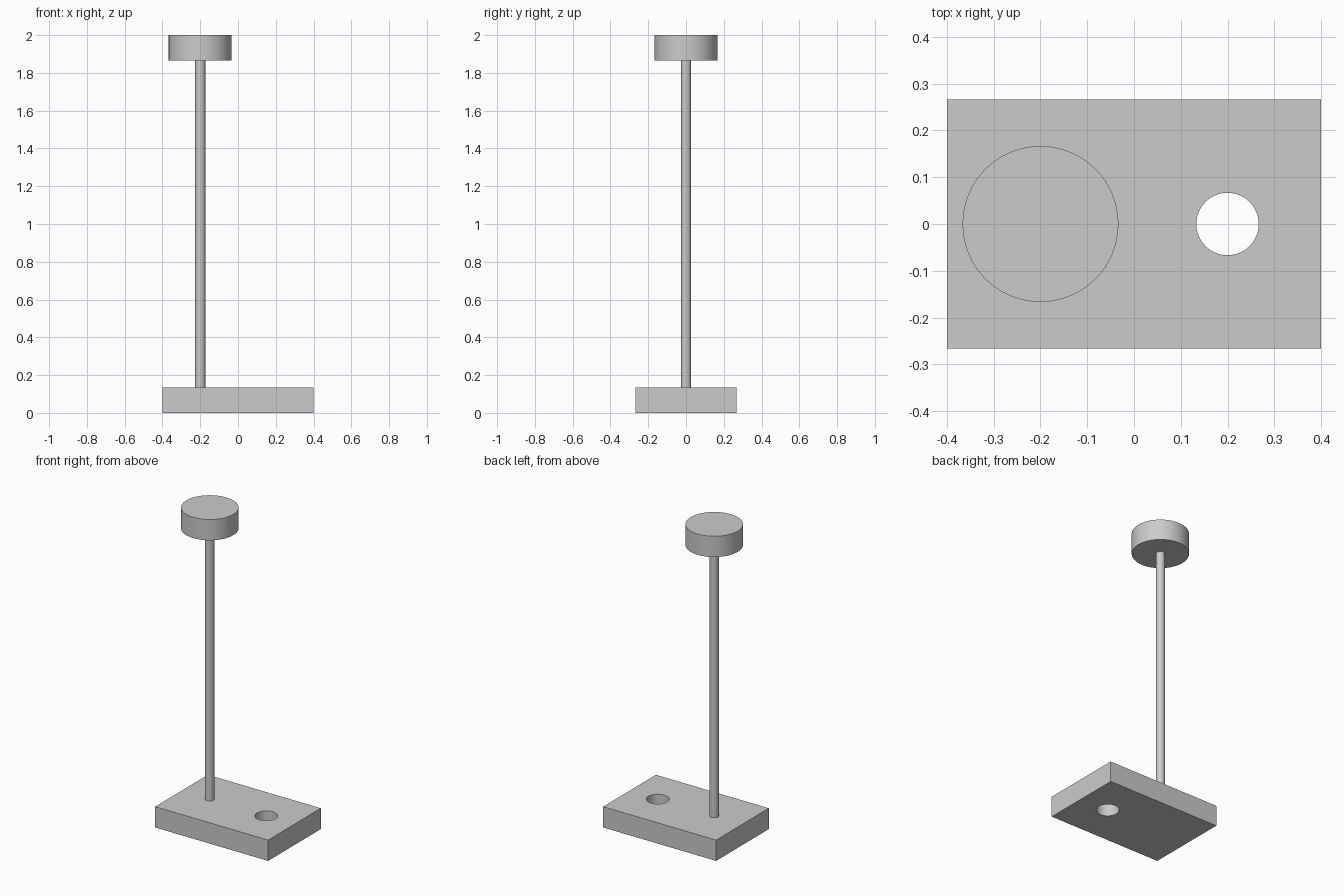
import bpy
import math

if "Cube" in bpy.data.objects:
    bpy.data.objects.remove(bpy.data.objects["Cube"], do_unlink=True)

grey = bpy.data.materials.new("plain grey")
grey.use_nodes = True
colour = (0.6, 0.6, 0.6, 1)
grey.diffuse_color = colour
grey.node_tree.nodes["Principled BSDF"].inputs["Base Color"].default_value = colour

BASE_TOP = 0.1333
CAP_BOTTOM = 1.8667
POST_X = -0.2
HOLE_X = 0.2


def cylinder(name, x, radius, bottom, top, sides=64):
    """Upright smooth cylinder spanning bottom to top."""
    bpy.ops.mesh.primitive_cylinder_add(
        vertices=sides, radius=radius, depth=top - bottom,
        location=(x, 0, (bottom + top) / 2))
    obj = bpy.context.object
    obj.name = name
    obj.data.materials.append(grey)
    bpy.ops.object.shade_smooth_by_angle(angle=math.radians(30))
    return obj


# Base plate
bpy.ops.mesh.primitive_cube_add(size=1, location=(0, 0, BASE_TOP / 2))
base = bpy.context.object
base.name = "base_plate"
base.scale = (0.8, 0.5333, BASE_TOP)
bpy.ops.object.transform_apply(location=False, rotation=False, scale=True)
base.data.materials.append(grey)

# Round hole through the base
cutter = cylinder("hole_cutter", HOLE_X, 0.0667, -0.1, BASE_TOP + 0.1)
cutter.hide_render = True
cut = base.modifiers.new("hole", "BOOLEAN")
cut.operation = "DIFFERENCE"
cut.solver = "EXACT"
cut.object = cutter
bpy.ops.object.select_all(action="DESELECT")
base.select_set(True)
bpy.context.view_layer.objects.active = base
bpy.ops.object.modifier_apply(modifier=cut.name)
bpy.data.objects.remove(cutter, do_unlink=True)
bpy.ops.object.shade_smooth_by_angle(angle=math.radians(30))

# Post and round cap
cylinder("post", POST_X, 0.0267, BASE_TOP, CAP_BOTTOM)
cylinder("round_cap", POST_X, 0.1667, CAP_BOTTOM, 2)
